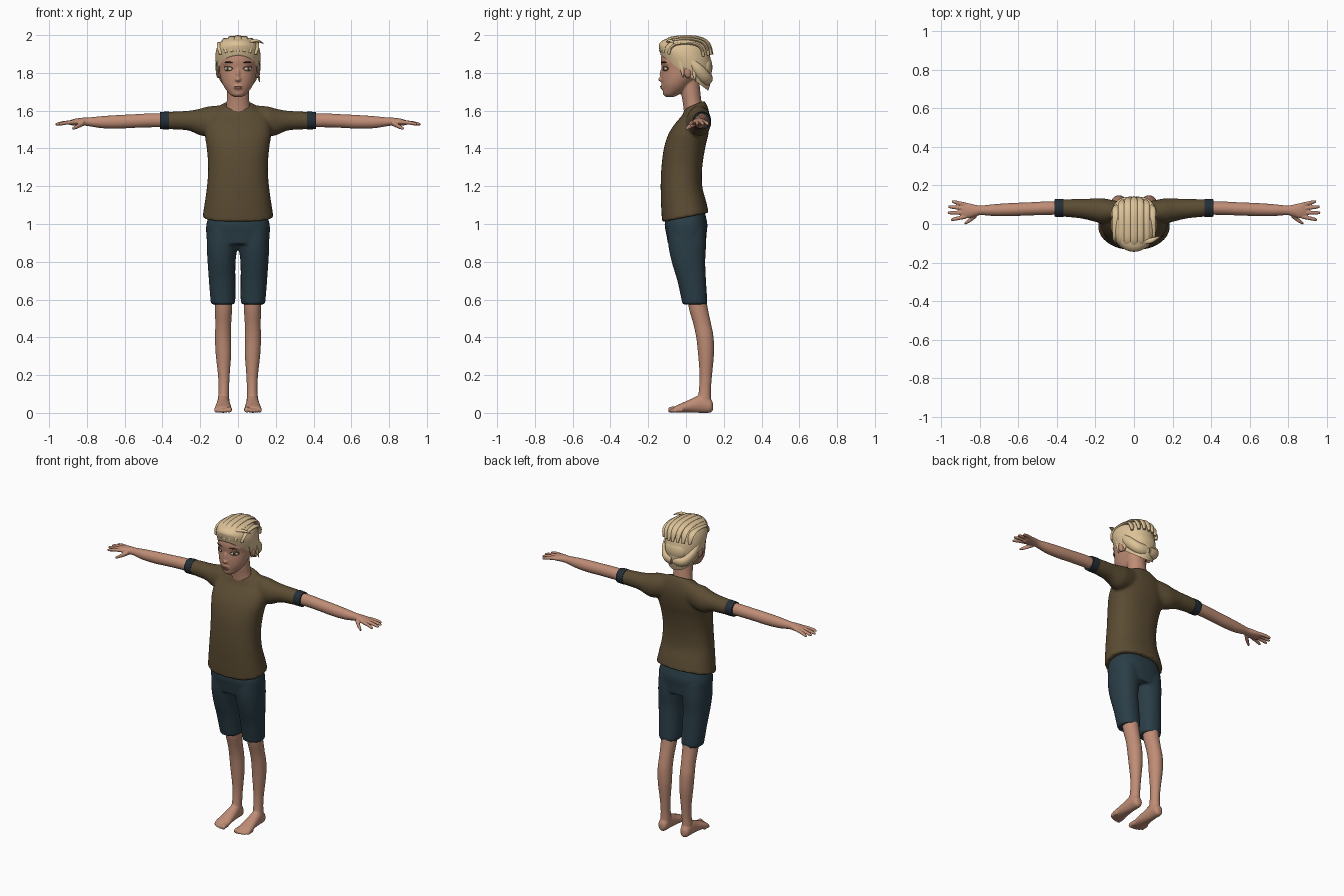
import bpy, bmesh, math
from mathutils import Vector, Matrix

X, Y, Z = Vector((1, 0, 0)), Vector((0, 1, 0)), Vector((0, 0, 1))
FRAMES = {"x": (Y, Z), "y": (X, Z), "z": (X, Y)}


def material(name, r, g, b):
    m = bpy.data.materials.new(name)
    m.diffuse_color = (r, g, b, 1)
    return m


SKIN = material("skin", 0.52, 0.265, 0.18)
SHIRT = material("brown cloth", 0.105, 0.072, 0.033)
PANTS = material("blue grey cloth", 0.023, 0.047, 0.062)
CUFF = material("dark trim", 0.018, 0.028, 0.036)
HAIR = material("blond hair", 0.72, 0.54, 0.31)
WHITE = material("eye white", 0.62, 0.55, 0.40)
IRIS = material("iris", 0.05, 0.035, 0.02)
LASH = material("lash and brow", 0.06, 0.03, 0.02)
LIP = material("lip", 0.38, 0.16, 0.11)


def spline(rings, n):
    """Smoothly interpolate between ring tuples."""
    out, last = [], len(rings) - 1
    for i in range(last):
        p = [rings[min(max(j, 0), last)] for j in range(i - 1, i + 3)]
        for k in range(n):
            t = k / n
            out.append(tuple(
                0.5 * (2 * b + (c - a) * t + (2 * a - 5 * b + 4 * c - d) * t * t
                       + (3 * b - a - 3 * c + d) * t ** 3) for a, b, c, d in zip(*p)))
    return out + [rings[-1]]


def loft(bm, axis, rings, power=2.0, side=1, seg=28, n=4):
    """Skin rings (x, y, z, radius1, radius2[, tilt]) set along an axis or a path."""
    rings = spline([tuple(r) + (0,) * (6 - len(r)) for r in rings], n)
    centres = [Vector(r[:3]) for r in rings]
    loops = []
    for i, r in enumerate(rings):
        if axis == "path":
            t = (centres[min(i + 1, len(rings) - 1)] - centres[max(i - 1, 0)]).normalized()
            v = t.cross(X).normalized()
            u = v.cross(t)
        else:
            u, v = FRAMES[axis]
        loop = []
        for k in range(seg):
            a = math.tau * k / seg
            c, s = math.cos(a), math.sin(a)
            e = 2 / power
            p = (centres[i] + u * max(r[3], 0.001) * math.copysign(abs(c) ** e, c)
                 + v * max(r[4], 0.001) * math.copysign(abs(s) ** e, s))
            p.z += r[5] * (p.y - centres[i].y)
            p.x *= side
            loop.append(bm.verts.new(p))
        loops.append(loop)
    for a, b in zip(loops, loops[1:]):
        for k in range(seg):
            j = (k + 1) % seg
            bm.faces.new((a[k], a[j], b[j], b[k]))
    bm.faces.new(loops[0])
    bm.faces.new(loops[-1])


def blob(bm, centre, radii, yaw=0):
    m = (Matrix.Translation(centre) @ Matrix.Rotation(math.radians(yaw), 4, "Z")
         @ Matrix.Diagonal((*radii, 1)))
    bmesh.ops.create_uvsphere(bm, u_segments=20, v_segments=12, radius=1, matrix=m)


def finish(bm, name, mat, voxel=0, relax=3, mirror=False):
    """Turn the bmesh into an object, optionally fused into one smooth skin."""
    bmesh.ops.recalc_face_normals(bm, faces=bm.faces[:])
    me = bpy.data.meshes.new(name)
    bm.to_mesh(me)
    bm.free()
    me.materials.append(mat)
    ob = bpy.data.objects.new(name, me)
    bpy.context.collection.objects.link(ob)
    if voxel:
        mod = ob.modifiers.new("fuse", "REMESH")
        mod.mode, mod.voxel_size, mod.use_smooth_shade = "VOXEL", voxel, True
        mod = ob.modifiers.new("relax", "SMOOTH")
        mod.factor, mod.iterations = 0.5, relax
    if mirror:
        mod = ob.modifiers.new("mirror", "MIRROR")
        mod.use_mirror_merge = False
    return ob


# Shirt: torso and both sleeves
bm = bmesh.new()
loft(bm, "z", [(0, -.003, 1.035, .188, .123, .2), (0, -.012, 1.1, .178, .119, .15),
               (0, -.024, 1.2, .164, .110), (0, -.022, 1.3, .158, .108),
               (0, -.008, 1.4, .165, .109), (0, .014, 1.48, .176, .105),
               (0, .038, 1.55, .168, .088, .1), (0, .048, 1.598, .13, .067, .3),
               (0, .045, 1.632, .08, .052, .42)], power=2.3, seg=48)
for s in (1, -1):
    loft(bm, "x", [(.08, .068, 1.56, .05, .07), (.16, .068, 1.545, .065, .077),
                   (.2, .072, 1.54, .061, .071), (.26, .078, 1.547, .052, .053),
                   (.33, .082, 1.548, .047, .048), (.408, .083, 1.547, .043, .043)], side=s)
finish(bm, "shirt", SHIRT, .009, 4)

# Sleeve trim
bm = bmesh.new()
loft(bm, "x", [(.366, .083, 1.548, .0465, .0465), (.39, .083, 1.548, .0465, .0465),
               (.413, .083, 1.547, .045, .045)])
finish(bm, "sleeve_trim", CUFF, mirror=True)

# Knee-length trousers
bm = bmesh.new()
loft(bm, "z", [(0, .005, .893, .162, .1), (0, .002, .95, .168, .107),
               (0, 0, 1.0, .167, .113), (0, 0, 1.06, .15, .1)], power=2.4, seg=48)
for s in (1, -1):
    loft(bm, "z", [(.08, .045, .575, .061, .064), (.08, .044, .6, .066, .068),
                   (.084, .03, .7, .070, .076), (.087, .013, .8, .074, .089),
                   (.084, .006, .89, .082, .1), (.083, .002, .98, .08, .1)],
         power=2.2, side=s)
finish(bm, "trousers", PANTS, .008, 3)

# Arms with hands
bm = bmesh.new()
loft(bm, "x", [(.36, .083, 1.548, .034, .037), (.45, .082, 1.549, .035, .037),
               (.55, .078, 1.545, .034, .036), (.63, .075, 1.541, .034, .036),
               (.72, .072, 1.539, .031, .032), (.79, .071, 1.541, .025, .023),
               (.82, .07, 1.542, .029, .021), (.86, .069, 1.54, .039, .018),
               (.89, .069, 1.536, .037, .013)])
for y0, tip in ((.038, (.948, .022)), (.059, (.966, .058)), (.08, (.962, .09)), (.1, (.944, .117))):
    dx, dy = tip[0] - .87, tip[1] - y0
    loft(bm, "x", [(.87 + dx * t, y0 + dy * t, 1.539 - .012 * t * t, r, r)
                   for t, r in ((0, .011), (.4, .0105), (.8, .0095), (1, .006))], seg=12)
loft(bm, "x", [(.815, .052, 1.535, .017, .015), (.838, .03, 1.523, .014, .013),
               (.86, .014, 1.512, .011, .011), (.878, .002, 1.504, .007, .007)], seg=12)
finish(bm, "arms_and_hands", SKIN, .004, 3, True)

# Lower legs with feet and toes
bm = bmesh.new()
loft(bm, "z", [(.078, .055, .62, .046, .05), (.077, .066, .55, .046, .05),
               (.078, .086, .47, .042, .047), (.079, .1, .4, .043, .046),
               (.077, .106, .31, .041, .042), (.075, .105, .2, .031, .033),
               (.075, .1, .12, .028, .032), (.077, .095, .05, .032, .038)])
loft(bm, "y", [(.078, .143, .033, .014, .018), (.078, .128, .038, .029, .037),
               (.078, .08, .048, .033, .048), (.078, .03, .038, .038, .037),
               (.079, -.02, .027, .044, .026), (.08, -.052, .02, .045, .019),
               (.08, -.066, .017, .04, .013)])
for x, tip, r in ((.047, -.094, .0155), (.068, -.092, .011), (.085, -.087, .0105),
                  (.101, -.08, .01), (.116, -.069, .0095)):
    loft(bm, "y", [(x, tip + .05, r + .004, r, r), (x, tip + .022, r + .003, r * .95, r),
                   (x, tip + .008, r + .001, r, r), (x, tip, r, r * .6, r * .6)], seg=12)
finish(bm, "legs_and_feet", SKIN, .005, 3, True)

# Head, neck, nose and ears
bm = bmesh.new()
loft(bm, "z", [(0, -.085, 1.672, .018, .02), (0, -.08, 1.684, .04, .039),
               (0, -.061, 1.71, .063, .063), (0, -.049, 1.74, .081, .079),
               (0, -.03, 1.78, .094, .1), (0, -.02, 1.82, .1, .108),
               (0, -.015, 1.87, .105, .119), (0, -.005, 1.92, .1, .115),
               (0, 0, 1.96, .07, .085), (0, 0, 1.975, .03, .04)], seg=40)
loft(bm, "z", [(0, .045, 1.58, .072, .055), (0, .032, 1.65, .06, .05),
               (0, .015, 1.76, .058, .055)])
blob(bm, (0, -.129, 1.765), (.015, .018, .012))
blob(bm, (0, -.127, 1.79), (.01, .013, .035))
blob(bm, (0, -.121, 1.725), (.026, .014, .016))
blob(bm, (0, -.108, 1.69), (.022, .014, .014))
for s in (1, -1):
    blob(bm, (s * .104, .01, 1.803), (.012, .021, .032), s * 20)
    blob(bm, (s * .05, -.108, 1.851), (.035, .012, .012), s * 30)
finish(bm, "head", SKIN, .005, 4)

# Eyes, lashes, brows and lips
bm = bmesh.new()
blob(bm, (.05, -.108, 1.822), (.026, .012, .012), 30)
finish(bm, "eyes", WHITE, mirror=True)
bm = bmesh.new()
blob(bm, (.055, -.1168, 1.822), (.008, .004, .009), 30)
finish(bm, "irises", IRIS, mirror=True)
bm = bmesh.new()
blob(bm, (.05, -.108, 1.8235), (.029, .0095, .0155), 30)
blob(bm, (.05, -.116, 1.856), (.029, .007, .004), 30)
finish(bm, "lashes_and_brows", LASH, mirror=True)
bm = bmesh.new()
blob(bm, (0, -.131, 1.728), (.021, .006, .004))
blob(bm, (0, -.130, 1.720), (.016, .006, .004))
finish(bm, "lips", LIP)

# Hair cap, sloping from the forehead down to the nape
bm = bmesh.new()
loft(bm, "z", [(0, -.008, 1.80, .105, .126, -.75), (0, -.005, 1.85, .117, .138, -.62),
               (0, -.003, 1.90, .119, .138, -.4), (0, -.002, 1.95, .104, .118, -.2),
               (0, 0, 1.981, .068, .08, -.05), (0, 0, 1.992, .02, .025)], seg=48)
finish(bm, "hair_cap", HAIR)

# Locks combed back over the cap, nape rolls and loose wisps
bm = bmesh.new()
for x0 in (-.092, -.062, -.031, 0, .031, .062, .092):
    c = math.sqrt(1 - (x0 / .125) ** 2)
    path = []
    for deg, w in ((14, .008), (35, .018), (65, .02), (95, .02), (125, .02), (150, .018), (172, .008)):
        a = math.radians(deg)
        cy = math.copysign(abs(math.cos(a)) ** .65, math.cos(a))
        path.append((x0, -.138 * cy * c, 1.86 + .132 * math.sin(a) ** .65 * c ** .8, w, .008))
    loft(bm, "path", path, seg=12)
for s in (1, -1):
    loft(bm, "path", [(.104, .02, 1.875, .01, .012), (.097, .062, 1.82, .022, .03),
                      (.062, .1, 1.775, .03, .034), (.02, .112, 1.765, .028, .034),
                      (-.012, .112, 1.765, .02, .022)], side=s, seg=16)
    loft(bm, "path", [(.108, -.03, 1.87, .006, .016), (.108, -.022, 1.83, .006, .013),
                      (.105, -.015, 1.775, .003, .003)], side=s, seg=10)
blob(bm, (0, .1, 1.83), (.075, .04, .065))
loft(bm, "x", [(.05, -.09, 1.962, .016, .01), (.09, -.085, 1.97, .014, .008),
               (.115, -.075, 1.966, .009, .006), (.136, -.065, 1.955, .002, .002)], seg=12)
loft(bm, "path", [(.1, .04, 1.82, .01, .012), (.108, .045, 1.785, .007, .008),
                  (.114, .05, 1.752, .002, .002)], seg=10)
finish(bm, "hair_locks", HAIR)

# Smooth shading with crisp hems
bpy.ops.object.select_all(action="DESELECT")
for ob in bpy.context.collection.objects:
    ob.select_set(True)
    bpy.context.view_layer.objects.active = ob
bpy.ops.object.shade_smooth_by_angle(angle=math.radians(50))
